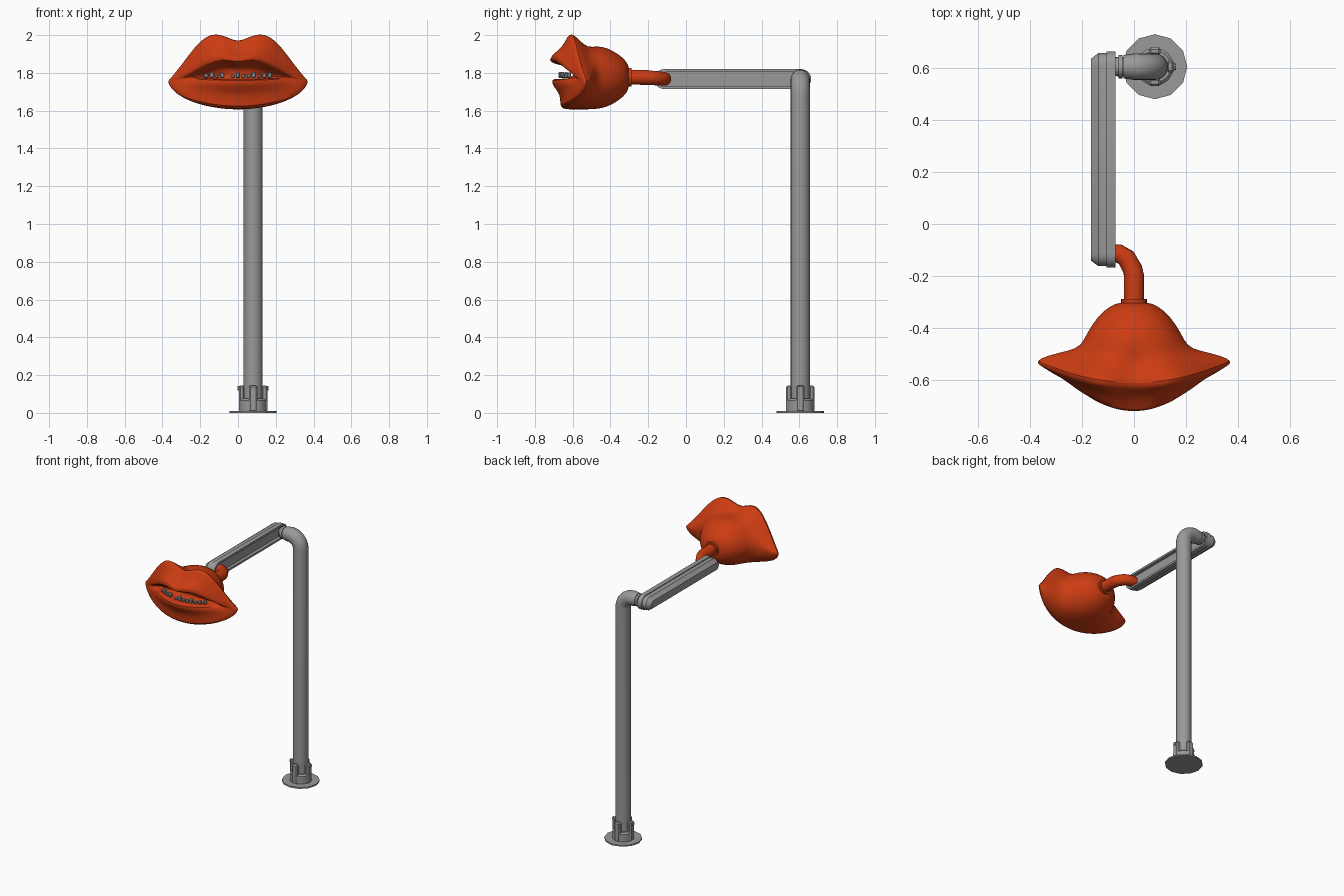
import bpy, bmesh, math
from math import sin, cos, pi
from mathutils import Vector

if "Cube" in bpy.data.objects:
    bpy.data.objects.remove(bpy.data.objects["Cube"])


def material(name, rgb):
    m = bpy.data.materials.new(name)
    m.use_nodes = True
    m.diffuse_color = (*rgb, 1)
    m.node_tree.nodes["Principled BSDF"].inputs["Base Color"].default_value = (*rgb, 1)
    return m


RED = material("lip red", (0.6, 0.045, 0.006))
GREY = material("metal grey", (0.32, 0.32, 0.32))


def loft(name, rings, mat, smooth=None, subdiv=0):
    """Skin a list of equal-length point rings and cap both ends."""
    bm = bmesh.new()
    loops = [[bm.verts.new(p) for p in ring] for ring in rings]
    n = len(loops[0])
    for a, b in zip(loops, loops[1:]):
        for i in range(n):
            j = (i + 1) % n
            bm.faces.new((a[i], a[j], b[j], b[i]))
    bm.faces.new(loops[0])
    bm.faces.new(loops[-1])
    bmesh.ops.recalc_face_normals(bm, faces=bm.faces)
    me = bpy.data.meshes.new(name)
    bm.to_mesh(me)
    bm.free()
    me.materials.append(mat)
    ob = bpy.data.objects.new(name, me)
    bpy.context.collection.objects.link(ob)
    if subdiv:
        ob.modifiers.new("smooth", "SUBSURF").levels = subdiv
        ob.modifiers["smooth"].render_levels = subdiv
    if smooth:
        bpy.ops.object.select_all(action="DESELECT")
        ob.select_set(True)
        bpy.context.view_layer.objects.active = ob
        bpy.ops.object.shade_smooth_by_angle(angle=math.radians(smooth))
    return ob


def pipe(name, path, radii, mat, sides=20, smooth=40):
    """Round tube along a path, one radius per point."""
    pts = [Vector(p) for p in path]
    side = Vector((0, 1, 0)) if abs(pts[0].y - pts[-1].y) < 0.01 else Vector((0, 0, 1))
    rings = []
    for i, p in enumerate(pts):
        d = (pts[min(i + 1, len(pts) - 1)] - pts[max(i - 1, 0)]).normalized()
        u = d.cross(side).normalized()
        v = d.cross(u)
        rings.append([p + radii[i] * (cos(2 * pi * k / sides) * u + sin(2 * pi * k / sides) * v)
                      for k in range(sides)])
    return loft(name, rings, mat, smooth)


def box(name, center, size, mat, bevel=0.0):
    x, y, z = (s / 2 for s in size)
    c = Vector(center)
    ob = loft(name, [[c + Vector((a * x, b * y, h)) for a, b in
                      ((-1, -1), (1, -1), (1, 1), (-1, 1))] for h in (-z, z)], mat)
    if bevel:
        ob.modifiers.new("bevel", "BEVEL").width = bevel
    return ob


PX, PY, AZ = 0.08, 0.605, 1.767   # post axis and arm height

# Base: thin plate, collar, four clamp lugs with bolts
pipe("base_plate", [(PX, PY, 0), (PX, PY, 0.01)], [0.125] * 2, GREY, 12, None)
pipe("base_collar", [(PX, PY, 0.01), (PX, PY, 0.065), (PX, PY, 0.075)],
     [0.073, 0.073, 0.062], GREY, 16, 30)
for k, side in enumerate(("left", "back", "right", "front")):
    dx, dy = round(cos(k * pi / 2)), round(sin(k * pi / 2))
    c = Vector((PX + 0.06 * dx, PY + 0.06 * dy, 0.075))
    box("clamp_lug_" + side, c, (0.03 + 0.015 * abs(dy), 0.03 + 0.015 * abs(dx), 0.14), GREY, 0.008)
    if dx:
        a = c + Vector((0, 0, 0.055))
        pipe("clamp_bolt_" + side, [a, a + Vector((0.022 * dx, 0, 0))], [0.012] * 2, GREY, 8, None)

# Post with rounded elbow ending in a stepped joint
R = 0.08
post = [(PX, PY, 0.01)] + [(PX - R + R * cos(a), PY, AZ - R + R * sin(a))
                           for a in (i * pi / 16 for i in range(9))]
post += [(-0.04, PY, AZ)]
pipe("post", post, [0.051] * 10 + [0.045], GREY)
pipe("post_joint", [(-0.03, PY, AZ), (-0.05, PY, AZ), (-0.075, PY, AZ)],
     [0.038, 0.038, 0.036], GREY)
pipe("joint_collar", [(-0.045, PY, AZ), (-0.06, PY, AZ)], [0.045] * 2, GREY)


# Horizontal arm: rounded-end bar, chamfered outside, recessed inside
def stadium(x, r, n=10):
    back = [(x, 0.61 + r * cos(a), AZ + r * sin(a)) for a in
            (-pi / 2 + pi * i / n for i in range(n + 1))]
    front = [(x, -0.115 + r * cos(a), AZ + r * sin(a)) for a in
             (pi / 2 + pi * i / n for i in range(n + 1))]
    return back + front


ARM = [(-0.165, 0.026), (-0.137, 0.047), (-0.106, 0.047), (-0.106, 0.053),
       (-0.072, 0.053), (-0.072, 0.039), (-0.095, 0.039)]
loft("arm", [stadium(x, r) for x, r in ARM], GREY, 25)

# Red neck from the arm to the head
pipe("neck", [(-0.095, -0.113, 1.768), (-0.06, -0.113, 1.768), (-0.03, -0.13, 1.77),
              (-0.005, -0.175, 1.773), (0, -0.2, 1.775), (0, -0.31, 1.778)],
     [0.035, 0.036, 0.037, 0.038, 0.039, 0.039], RED)
pipe("neck_collar", [(0, -0.288, 1.777), (0, -0.305, 1.777)], [0.05] * 2, RED)


# Head: rounded bulb flaring out into a pair of lips
def lip_ring(w, zc, up, down, y_top, y_bot, y_corner, bow, n=56):
    ring = []
    for k in range(n):
        t = 2 * pi * k / n
        u = cos(t)
        s = abs(sin(t))
        if sin(t) >= 0:   # upper half carries the bow shape
            peaks = s * s * (0.875 + 0.37 * max(0, sin(pi * abs(u))) ** 1.5)
            z, yc = zc + up * ((1 - bow) * s + bow * peaks), y_top
        else:
            z, yc = zc - down * s ** (1 + 0.1 * bow), y_bot
        ring.append((w * u, yc + (y_corner - yc) * u * u, z))
    return ring


BULB = [(-0.3, 0.05, 0.05), (-0.313, 0.09, 0.083), (-0.355, 0.14, 0.123),
        (-0.42, 0.182, 0.158), (-0.47, 0.203, 0.167)]
rings = [lip_ring(w, 1.776, h, h, y, y, y, 0) for y, w, h in BULB]
rings += [lip_ring(*r) for r in (
    (0.25, 1.772, 0.166, 0.166, -0.525, -0.53, -0.487, 0.3),     # bulb to lips
    (0.34, 1.762, 0.205, 0.155, -0.57, -0.585, -0.507, 0.9),     # back of lips
    (0.377, 1.757, 0.248, 0.151, -0.615, -0.63, -0.527, 1),      # outer rim
    (0.365, 1.757, 0.230, 0.143, -0.635, -0.672, -0.543, 1),     # rim front
    (0.33, 1.762, 0.165, 0.08, -0.665, -0.66, -0.562, 1),        # groove
    (0.29, 1.77, 0.125, 0.040, -0.722, -0.705, -0.577, 0.9),     # lip crest
    (0.265, 1.777, 0.087, 0.012, -0.722, -0.715, -0.582, 0.7),   # lip roll
    (0.245, 1.78, 0.068, 0.010, -0.68, -0.685, -0.575, 0.6),     # mouth edge
    (0.225, 1.78, 0.055, 0.020, -0.62, -0.62, -0.565, 0.5))]     # mouth inside
loft("lips_head", rings, RED, 60, 1)

# Uneven small teeth along the lower lip
for i in range(13):
    x = -0.168 + 0.028 * i
    if i == 4:
        continue
    h = 0.024 + 0.008 * sin(i * 2.3)
    box("tooth_%02d" % (i + 1), (x, -0.665 + 1.6 * x * x, 1.774 + h / 2),
        (0.023, 0.022, h), GREY, 0.005)
